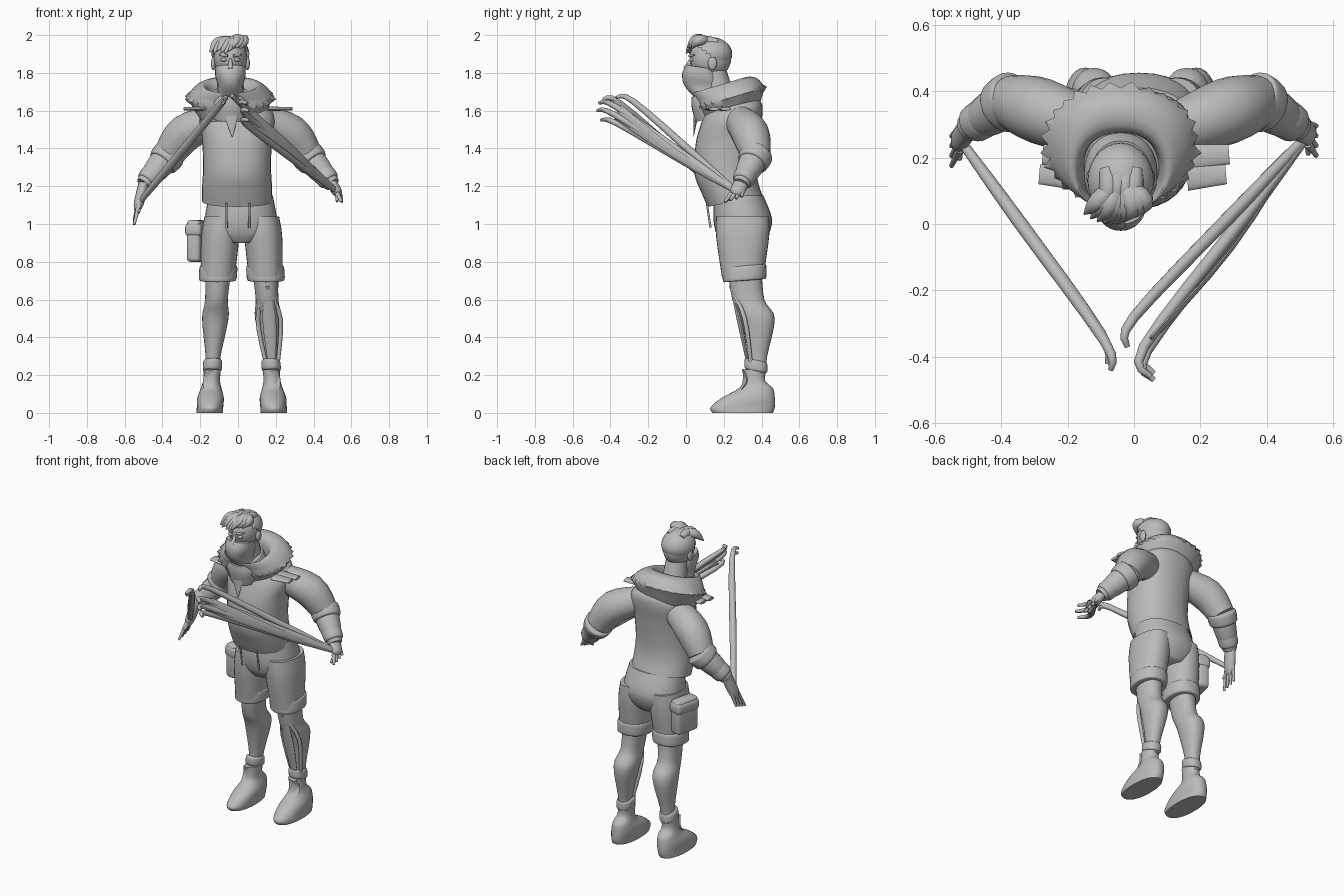
import bpy, bmesh, math, random
from mathutils import Vector

random.seed(4)
cube = bpy.data.objects.get("Cube")
if cube:
    bpy.data.objects.remove(cube)

shade = (0.5, 0.5, 0.5, 1)
grey = bpy.data.materials.new("plain_grey")
grey.use_nodes = True
grey.diffuse_color = shade
grey.node_tree.nodes["Principled BSDF"].inputs["Base Color"].default_value = shade


def finish(name, bm):
    """Turn a bmesh into a smooth shaded grey object."""
    bmesh.ops.recalc_face_normals(bm, faces=bm.faces)
    mesh = bpy.data.meshes.new(name)
    bm.to_mesh(mesh)
    bm.free()
    mesh.materials.append(grey)
    obj = bpy.data.objects.new(name, mesh)
    bpy.context.collection.objects.link(obj)
    bpy.ops.object.select_all(action='DESELECT')
    obj.select_set(True)
    bpy.context.view_layer.objects.active = obj
    bpy.ops.object.shade_smooth_by_angle(angle=math.radians(50))
    return obj


def resample(keys, steps=4):
    """Smooth spline through a list of equal-length tuples."""
    out = []
    last = len(keys) - 1
    for i in range(last):
        before, start, end, after = (keys[min(max(i + j, 0), last)] for j in (-1, 0, 1, 2))
        for step in range(steps):
            t = step / steps
            row = []
            for p, q, r, w in zip(before, start, end, after):
                leave, arrive = (r - p) / 2, (w - q) / 2
                bend = 3 * (r - q) - 2 * leave - arrive
                twist = 2 * (q - r) + leave + arrive
                row.append(q + t * (leave + t * (bend + t * twist)))
            out.append(row)
    return out + [list(keys[last])]


def skin(name, rows):
    """Bridge rows of points into a closed, capped surface."""
    bm = bmesh.new()
    rings = [[bm.verts.new(point) for point in row] for row in rows]
    count = len(rings[0])
    for low, high in zip(rings, rings[1:]):
        for i in range(count):
            j = (i + 1) % count
            bm.faces.new((low[i], low[j], high[j], high[i]))
    bm.faces.new(rings[0])
    bm.faces.new(rings[-1])
    return finish(name, bm)


def circle(count):
    return [math.tau * i / count for i in range(count)]


def loft(name, keys, x=0.0, lean=0.0, tilt=0.0, count=32, ragged=None):
    """Stack of rounded level sections: centre y, z, half width, half depth."""
    rows = []
    for k, (y, z, width, depth) in enumerate(resample(keys)):
        row = []
        for i, angle in enumerate(circle(count)):
            c, s = math.cos(angle), math.sin(angle)
            grow = random.uniform(1.05, 1.12) if k == ragged and i % 2 else 1
            dx = math.copysign(abs(c) ** .9, c) * width * grow
            dy = math.copysign(abs(s) ** .9, s) * depth * grow
            row.append((x + lean * z + dx, y + dy, z + tilt * dy))
        rows.append(row)
    return skin(name, rows)


def band(name, y, low, high, width, depth, **placing):
    """Rolled fabric band with soft edges."""
    roll = .01
    inner, outer = (width - roll, depth - roll), (width, depth)
    loft(name, [(y, low, *inner), (y, low + roll, *outer),
                (y, high - roll, *outer), (y, high, *inner)], **placing)


def limb(name, path, radii, flat=1.0, across=(1, 0, 0), count=16):
    """Tube along a path of points; flat squeezes its thickness."""
    points = resample([(*p, r) for p, r in zip(path, radii)])
    side = Vector(across)
    rows = []
    for i, (*centre, radius) in enumerate(points):
        ahead, behind = points[min(i + 1, len(points) - 1)], points[max(i - 1, 0)]
        along = (Vector(ahead[:3]) - Vector(behind[:3])).normalized()
        side = (side - along * side.dot(along)).normalized()
        thick = along.cross(side) * flat
        rows.append([Vector(centre) + radius * (math.cos(a) * side + math.sin(a) * thick)
                     for a in circle(count)])
    return skin(name, rows)


def ball(name, centre, size, keep=None):
    bm = bmesh.new()
    bmesh.ops.create_uvsphere(bm, u_segments=28, v_segments=16, radius=1)
    if keep:
        bmesh.ops.delete(bm, geom=[v for v in bm.verts if not keep(v.co)], context='VERTS')
    bmesh.ops.scale(bm, vec=size, verts=bm.verts)
    bmesh.ops.translate(bm, vec=centre, verts=bm.verts)
    return finish(name, bm)


def box(name, centre, size, turn):
    bm = bmesh.new()
    bmesh.ops.create_cube(bm, size=1)
    bmesh.ops.scale(bm, vec=size, verts=bm.verts)
    bmesh.ops.bevel(bm, geom=bm.edges[:], offset=.02, segments=3, affect='EDGES', profile=.5)
    obj = finish(name, bm)
    obj.location, obj.rotation_euler.z = centre, turn


# Head and neck
hx = -.04
skull = Vector((hx, .13, 1.88))
ball("head", skull, (.088, .11, .11))
limb("neck", [(hx, .2, 1.6), skull], [.08, .06])
limb("nose", [skull + Vector((0, -.1, 0)), skull + Vector((0, -.13, -.06))], [.006, .016])

# Hair: cap, forehead locks and crown locks
ball("hair_cap", skull + Vector((0, 0, .02)), (.1, .115, .09),
     lambda p: p.z > -.4 and p.z + p.y > -.3)
crown = skull + Vector((0, 0, .08))
for i in range(9):
    across = i / 4 - 1
    tip = crown + Vector((.08 * across - .03, .03 * across ** 2 - .13, random.uniform(-.06, -.02)))
    middle = crown.lerp(tip, .6) + Vector((.02 * across + .02, 0, .03))
    limb("forehead_lock", [crown, middle, tip], [.02, .03, .003])
    if i % 2:
        back = Vector((.06 * across, .04, 0))
        limb("crown_lock", [crown + back, crown + back * .8 + Vector((0, -.06, .005)),
                            crown + back + Vector((-.03, -.14, -.01))], [.02, .03, .003])

# Face mask, scarf and hanging scarf point
loft("face_mask", [(.08, 1.83, .08, .08), (.08, 1.78, .08, .1), (.09, 1.72, .065, .1),
                   (.14, 1.66, .08, .1)], x=hx, tilt=-.15)
loft("scarf", [(.14, 1.7, .09, .11), (.15, 1.65, .11, .12), (.17, 1.57, .1, .12)], x=hx, tilt=.25)
limb("scarf_point", [(hx, .06, 1.64), (-.03, .04, 1.46)], [.06, .002], flat=.3)

# Lowered hood with a ragged rim
loft("hood", [(.17, 1.6, .11, .11), (.16, 1.72, .13, .12), (.2, 1.73, .17, .16),
              (.24, 1.67, .22, .17), (.24, 1.56, .16, .14)], x=hx, tilt=.3, count=56, ragged=12)

# Sweatshirt
loft("sweatshirt", [(.26, 1.12, .185, .145), (.23, 1.2, .185, .15), (.21, 1.3, .18, .165),
                    (.22, 1.45, .185, .17), (.24, 1.55, .2, .165), (.25, 1.61, .18, .15),
                    (.25, 1.66, .12, .11)], x=-.005, tilt=.2)

# Ends of the long blades held by each hand
blade_ends = {"left": [(-.02, -.37, 1.67), (.05, -.46, 1.64), (.06, -.47, 1.6), (.06, -.45, 1.55)],
              "right": [(-.07, -.44, 1.66), (-.08, -.42, 1.64)]}

for side, s, reach in (("left", 1, Vector((.05, -.04, -.08))), ("right", -1, Vector((-.05, -.07, -.2)))):
    # Face details
    ball(side + "_ear", skull + Vector((s * .09, .01, -.03)), (.013, .024, .036))
    ball(side + "_eye", skull + Vector((s * .035, -.1, -.01)), (.017, .012, .01))
    limb(side + "_brow", [skull + Vector((s * .015, -.11, .01)), skull + Vector((s * .06, -.085, .015))],
         [.008, .004])

    # Sleeve, rolled cuff, forearm and wrist band
    shoulder = Vector((s * .12, .28, 1.55))
    upper = Vector((s * .28, .34, 1.48))
    elbow = Vector((s * .37, .37, 1.36))
    wrist = Vector((s * .5, .29, 1.21))
    limb(side + "_sleeve", [shoulder, upper, elbow], [.08, .1, .08], count=24)
    for part, start, stop, size in (("_sleeve_cuff", -.1, .25, .088), ("_wrist_band", .6, .9, .06)):
        stops = [start, start + .05, stop - .05, stop]
        limb(side + part, [elbow.lerp(wrist, t) for t in stops],
             [size * .9, size, size * .95, size * .8], count=24)
    limb(side + "_forearm", [elbow, elbow.lerp(wrist, .5), wrist], [.075, .066, .042])

    # Hand
    palm, tips = wrist + reach * .5, wrist + reach
    limb(side + "_palm", [wrist, palm, wrist + reach * .7], [.04, .038, .02], flat=.7, across=(0, 1, 0))
    for i in range(4):
        spread = Vector((0, .02, .006)) * (i - 1.5)
        limb(side + "_finger", [palm + spread, tips + spread * 1.5], [.013, .007])
    limb(side + "_thumb", [palm, palm + Vector((0, -.06, -.05))], [.016, .007])

    # Long thin blades with hooked ends
    for end in blade_ends[side]:
        hooked = Vector(end)
        bend = hooked + Vector((-.02 if hooked.y < -.4 else .02, .09, -.02))
        limb(side + "_blade", [palm, palm.lerp(bend, .4), bend, hooked], [.014, .02, .016, .008])

    # Torn cloth on the shoulder
    for y in (.14, .2):
        root = Vector((s * .16, y, 1.61))
        limb(side + "_shoulder_tatter", [root, root + Vector((s * random.uniform(.1, .13), .01, 0))],
             [.04, .03], flat=.3, across=(0, 1, 0))

    # Shorts leg, turned-up cuff, bare leg, ankle cuff and boot share one stance
    stance = dict(x=.02 + s * .17, lean=s * -.06)
    loft(side + "_shorts_leg", [(.3, 1.04, .09, .14), (.3, .93, .1, .14), (.3, .72, .09, .11)], **stance)
    band(side + "_shorts_cuff", .31, .7, .78, .1, .115, tilt=.08, **stance)
    loft(side + "_leg", [(.31, .76, .07, .09), (.33, .6, .06, .085), (.38, .5, .07, .09),
                         (.38, .3, .04, .05), (.37, .2, .04, .05)], **stance)
    band(side + "_ankle_cuff", .37, .22, .28, .05, .06, tilt=-.2, **stance)
    loft(side + "_boot", [(.3, 0, .07, .16), (.3, .03, .07, .17), (.33, .08, .07, .14),
                          (.37, .13, .055, .09), (.36, .17, .045, .06), (.36, .23, .045, .06)], **stance)
    foot = stance["x"]
    limb(side + "_boot_tongue", [(foot, .28, .11), (foot, .32, .17), (foot, .3, .23)],
         [.03, .036, .02], flat=.3)

    # Drawstring
    string = s * .06
    limb(side + "_drawstring", [(string, .11, 1.11), (string, .13, .98)], [.005, .006])

# Webbing that joins the lower blades of the left hand
limb("blade_web", [(.52, .27, 1.17), (.3, -.07, 1.38), (.04, -.36, 1.59)], [.012, .025, .045],
     flat=.2, across=(0, 0, 1))

# Shorts seat
loft("shorts_seat", [(.28, 1.15, .17, .13), (.3, 1.03, .19, .155), (.3, .95, .18, .14),
                     (.3, .9, .09, .11)], x=.015)

# Brace on the left shin: pointed plate and two rods
knee, shin, ankle = Vector((.155, .235, .67)), Vector((.165, .28, .5)), Vector((.18, .33, .25))
limb("shin_plate", [knee, shin, ankle], [.004, .036, .02], flat=.35)
for s in (-1, 1):
    offset = Vector((s * .06, .03, 0))
    limb("brace_rod", [knee, shin + offset, ankle + offset * .5], [.008, .012, .01])

# Hip pouch with its flap
for part, z, size in (("pouch", .91, (.075, .16, .22)), ("pouch_flap", .97, (.09, .17, .07))):
    box(part, (-.22, .33, z), size, -.25)
